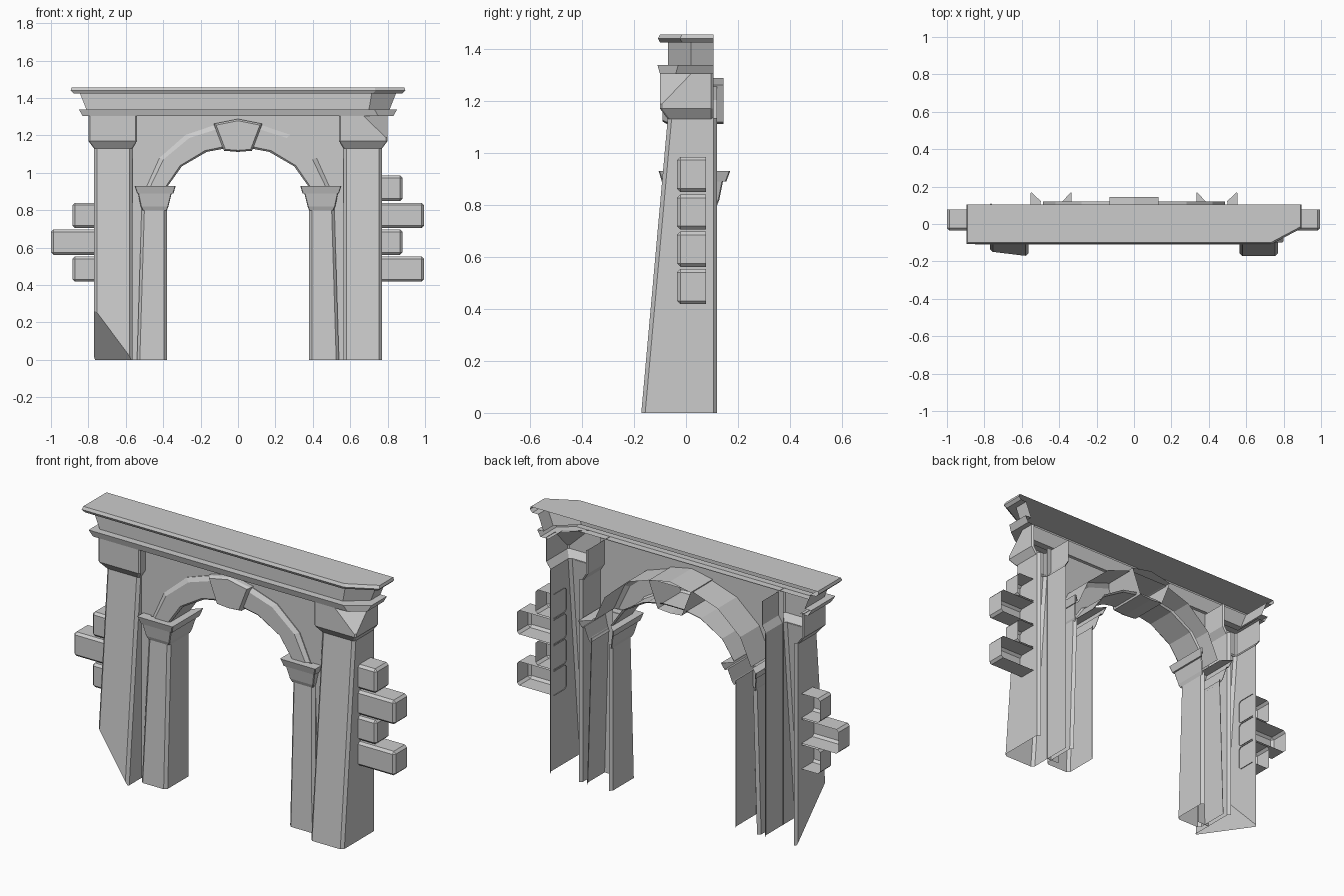
import bpy, bmesh, math
from mathutils import Vector

if "Cube" in bpy.data.objects:
    bpy.data.objects.remove(bpy.data.objects["Cube"])


def finish(name, bm, s=1):
    """Turn a bmesh into an object; s=-1 mirrors it across x=0."""
    for v in bm.verts:
        v.co.x *= s
    bmesh.ops.recalc_face_normals(bm, faces=bm.faces[:])
    me = bpy.data.meshes.new(name)
    bm.to_mesh(me)
    bm.free()
    ob = bpy.data.objects.new(name, me)
    bpy.context.collection.objects.link(ob)
    return ob


def loft(rings, closed=False, top=False, first=False):
    """Skin a list of equal-length point rings."""
    bm = bmesh.new()
    rows = [[bm.verts.new(p) for p in r] for r in rings]
    n = len(rows[0])
    for a, b in zip(rows, rows[1:]):
        for i in range(n if closed else n - 1):
            j = (i + 1) % n
            bm.faces.new((a[i], a[j], b[j], b[i]))
    if top:
        bm.faces.new(rows[-1])
    if first:
        bm.faces.new(rows[0])
    return bm


def plan(x0, x1, yf, yb, z, c=0.015):
    """Chamfered plan outline, open at the back."""
    return [(x, y, z) for x, y in (
        (x0 + c, yb), (x0, yb - c), (x0, yf + c), (x0 + c, yf),
        (x1 - c, yf), (x1, yf + c), (x1, yb - c), (x1 - c, yb))]


def chip(bm, pts, corner):
    """Slice off a corner through three points and cap the cut."""
    a, b, c = map(Vector, pts)
    n = (b - a).cross(c - a).normalized()
    if n.dot(Vector(corner) - a) < 0:
        n = -n
    res = bmesh.ops.bisect_plane(bm, geom=bm.verts[:] + bm.edges[:] + bm.faces[:],
                                 plane_co=a, plane_no=n, clear_outer=True)
    vs = [g for g in res["geom_cut"] if isinstance(g, bmesh.types.BMVert)]
    mid = sum((v.co for v in vs), Vector()) / len(vs)
    u = (b - a).normalized()
    w = n.cross(u)
    vs.sort(key=lambda v: math.atan2((v.co - mid).dot(w), (v.co - mid).dot(u)))
    if len(vs) > 2:
        bm.faces.new(vs)


for s, side in ((-1, "left"), (1, "right")):
    # battered outer buttress, broken at the left foot
    bm = loft([plan(.565, .77, -.172, .12, 0), plan(.565, .77, -.07, .12, 1.135)])
    if s < 0:
        chip(bm, [(.565, -.172, 0), (.77, -.147, .275), (.77, .12, 0)], (.77, -.172, 0))
    finish(side + "_buttress", bm, s)

    # buttress capital, broken at the right upper corner
    bm = loft([plan(.565, .77, -.07, .105, 1.13, .008), plan(.54, .80, -.10, .105, 1.17, .008),
               plan(.54, .80, -.10, .105, 1.305, .008)])
    if s > 0:
        chip(bm, [(.67, -.10, 1.305), (.80, -.10, 1.18), (.80, .02, 1.305)], (.80, -.10, 1.305))
    finish(side + "_capital", bm, s)

    # inner pier carrying the arch
    finish(side + "_pier", loft([plan(.38, .54, -.095, .12, 0),
                                 plan(.38, .515, -.065, .12, .82)]), s)

    # impost moulding on the pier
    finish(side + "_impost", loft([
        plan(.38, .51, -.068, .12, .80, .004), plan(.372, .52, -.076, .128, .82, .004),
        plan(.355, .535, -.088, .142, .89, .004), plan(.345, .54, -.093, .155, .89, .004),
        plan(.333, .553, -.105, .17, .93, .004), plan(.38, .50, -.06, .12, .93, .004)]), s)

# projecting side stones: side, z bottom, outer end
for s, z, x1 in ((1, .418, .995), (1, .562, .88), (1, .705, .995), (1, .85, .88),
                 (-1, .418, .885), (-1, .562, 1.0), (-1, .705, .885)):
    bm = bmesh.new()
    bmesh.ops.create_cube(bm, size=1)
    for v in bm.verts:
        v.co = ((.6, x1)[v.co.x > 0], (-.035, .15)[v.co.y > 0], (z, z + .135)[v.co.z > 0])
    bmesh.ops.bevel(bm, geom=bm.edges[:], offset=.013, segments=1, affect='EDGES')
    for co, no in (((0, .077, 0), (0, 1, 0)), ((.766, 0, 0), (-1, 0, 0))):
        bmesh.ops.bisect_plane(bm, geom=bm.verts[:] + bm.edges[:] + bm.faces[:],
                               plane_co=co, plane_no=no, clear_outer=True)
    finish("side_stone", bm, s)

# arch curve, half outlines mirrored
inner = [(.375, .93), (.30, 1.035), (.167, 1.112), (.06, 1.132)]
outer = [(.487, .93), (.42, 1.08), (.28, 1.203), (.12, 1.257)]


def full(half):
    return half + [(-x, z) for x, z in reversed(half)]


fi, fo = full(inner), full(outer)


def band(t, y):
    """Outline a fraction t of the way from extrados to intrados."""
    return [(a[0] + (b[0] - a[0]) * t, y, a[1] + (b[1] - a[1]) * t) for a, b in zip(fo, fi)]


finish("archivolt", loft([band(0, .12), band(0, -.055), band(.18, -.07),
                          band(.92, -.07), band(1, -.06), band(1, .11), band(.92, .12)]))

# wall panel around the arch
bm = bmesh.new()
edge = [(.57, 0), (.57, 1.31), (-.57, 1.31), (-.57, 0), (-.49, 0)]
edge += [(x, z) for x, z in reversed(fo)] + [(.49, 0)]
bm.faces.new([bm.verts.new((x, -.05, z)) for x, z in edge])
finish("wall_panel", bm)

# keystone
key = [(-.13, 1.262), (0, 1.288), (.13, 1.262), (.075, 1.118), (0, 1.112), (-.075, 1.118)]


def key_ring(k, y):
    return [(x * k, y, 1.195 + (z - 1.195) * k) for x, z in key]


finish("keystone", loft([key_ring(1, .145), key_ring(1, -.075), key_ring(.9, -.09)],
                        closed=True, top=True))


# cornice with its right front corner broken off
def course(x, yf, z, cx, cy):
    return [(-x, .105, z), (-x, yf, z), (x - cx, yf, z), (x, yf + cy, z), (x, .105, z)]


finish("cornice", loft([
    course(.78, -.06, 1.303, .05, .04), course(.83, -.10, 1.303, .08, .06),
    course(.85, -.11, 1.338, .12, .08), course(.81, -.07, 1.338, .11, .09),
    course(.845, -.07, 1.425, .13, .09), course(.88, -.10, 1.425, .16, .085),
    course(.895, -.108, 1.44, .16, .085), course(.89, -.10, 1.456, .16, .085)], top=True))
